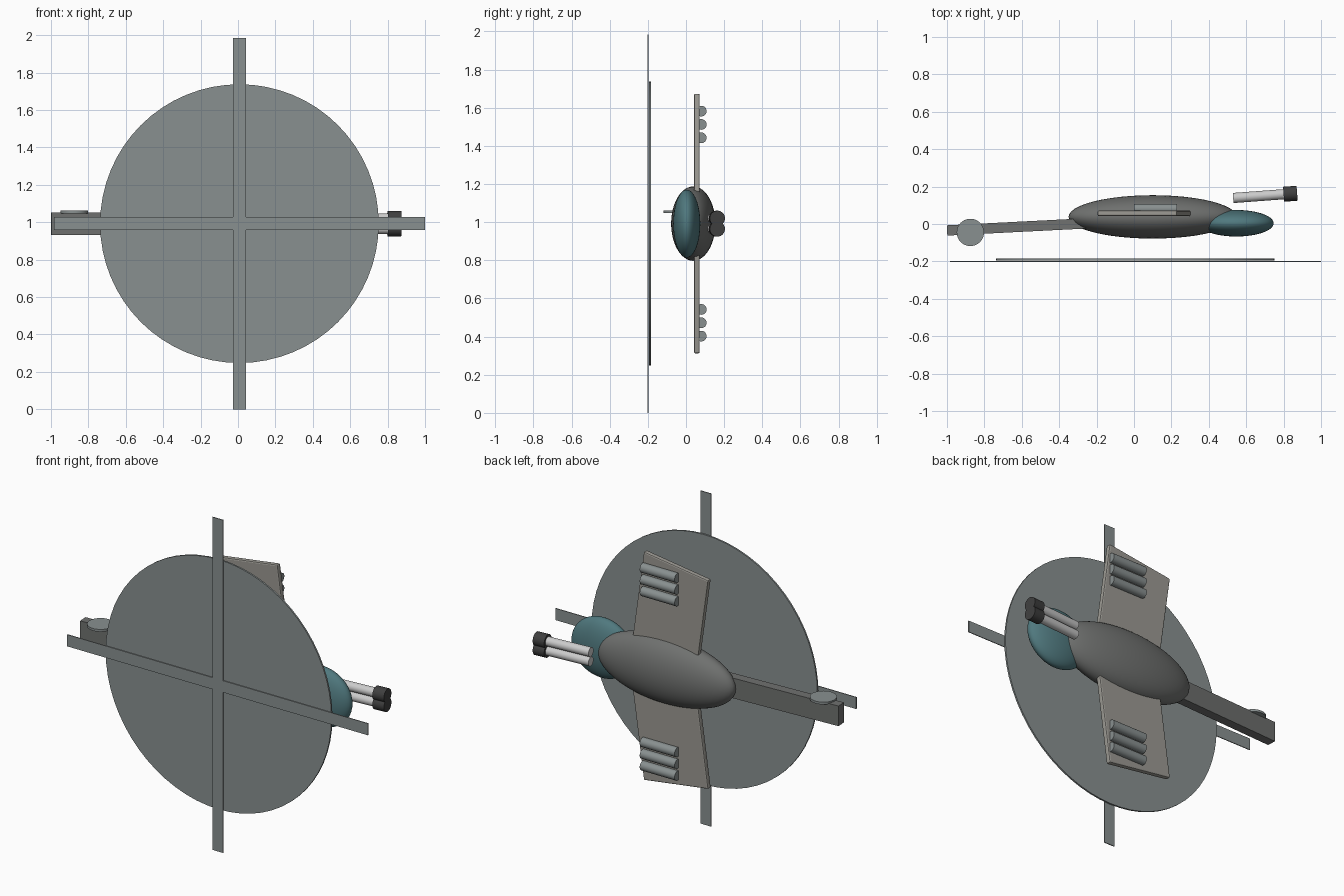
import bpy
from math import radians, pi
from mathutils import Vector

if "Cube" in bpy.data.objects:
    bpy.data.objects.remove(bpy.data.objects["Cube"])

Z = 0.9925   # height of the symmetry plane


def material(name, rgb):
    m = bpy.data.materials.new(name)
    m.diffuse_color = (*rgb, 1)
    m.use_nodes = True
    m.node_tree.nodes["Principled BSDF"].inputs["Base Color"].default_value = m.diffuse_color
    return m


HULL = material("hull_grey", (0.16, 0.165, 0.16))
WING = material("wing_grey", (0.33, 0.32, 0.29))
ROTOR = material("rotor_grey", (0.25, 0.28, 0.28))
GLASS = material("teal_glass", (0.08, 0.19, 0.21))
BARREL = material("barrel_light", (0.65, 0.65, 0.65))
MUZZLE = material("muzzle_dark", (0.05, 0.05, 0.05))


def finish(name, mat, smooth=False):
    ob = bpy.context.object
    ob.name = name
    ob.data.materials.append(mat)
    bpy.ops.object.transform_apply(location=False, rotation=False, scale=True)
    if smooth:
        bpy.ops.object.shade_smooth_by_angle(angle=radians(35))
    return ob


def ellipsoid(name, mat, loc, radii):
    bpy.ops.mesh.primitive_uv_sphere_add(segments=48, ring_count=24, location=loc)
    bpy.context.object.scale = radii
    return finish(name, mat, True)


def box(name, mat, loc, size, rot=(0, 0, 0)):
    bpy.ops.mesh.primitive_cube_add(size=1, location=loc, rotation=rot)
    bpy.context.object.scale = size
    return finish(name, mat)


def rod(name, mat, a, b, r, sides=32):
    a, b = Vector(a), Vector(b)
    d = b - a
    bpy.ops.mesh.primitive_cylinder_add(vertices=sides, radius=r, depth=d.length,
                                        location=(a + b) / 2)
    bpy.context.object.rotation_euler = d.to_track_quat('Z', 'Y').to_euler()
    return finish(name, mat, True)


# Fuselage and cockpit
ellipsoid("fuselage", HULL, (0.1, 0.038, Z), (0.45, 0.116, 0.195))
ellipsoid("cockpit", GLASS, (0.547, 0.004, Z), (0.2, 0.071, 0.178))

# Tail boom and tail rotor
box("tail_boom", HULL, (-0.595, -0.014, Z), (0.81, 0.055, 0.12), (0, 0, radians(2.9)))
rod("tail_rotor", ROTOR, (-0.875, -0.045, Z + 0.055), (-0.875, -0.045, Z + 0.069), 0.073, 40)

# Main rotor: disc and crossed blades
rod("rotor_disc", ROTOR, (0.0075, -0.194, Z), (0.0075, -0.184, Z), 0.745, 64)
for i, size in enumerate([(1.985, 0.005, 0.07), (0.07, 0.005, 1.985)]):
    box(f"rotor_blade_{i + 1}", ROTOR, (0.0075, -0.2, Z), size)

# Swept stub wings with three rocket tubes each
for side, tag in ((1, "upper"), (-1, "lower")):
    wing = box(f"{tag}_wing", WING, (0.06, 0.057, Z + side * 0.345), (0.43, 0.03, 0.62),
               (0, -side * radians(8), 0))
    bevel = wing.modifiers.new("bevel", 'BEVEL')
    bevel.width = 0.008
    bevel.segments = 2
    for i in range(3):
        z = Z + side * (0.45 + i * 0.07)
        rod(f"{tag}_rocket_tube_{i + 1}", ROTOR, (0.0, 0.08, z), (0.23, 0.08, z), 0.028)

# Twin gun barrels with muzzles
for s, tag in ((1, "upper"), (-1, "lower")):
    z = Z + s * 0.028
    rod(f"{tag}_gun_barrel", BARREL, (0.53, 0.139, z), (0.84, 0.162, z), 0.027)
    rod(f"{tag}_gun_muzzle", MUZZLE, (0.8, 0.159, z), (0.872, 0.1645, z), 0.04)
